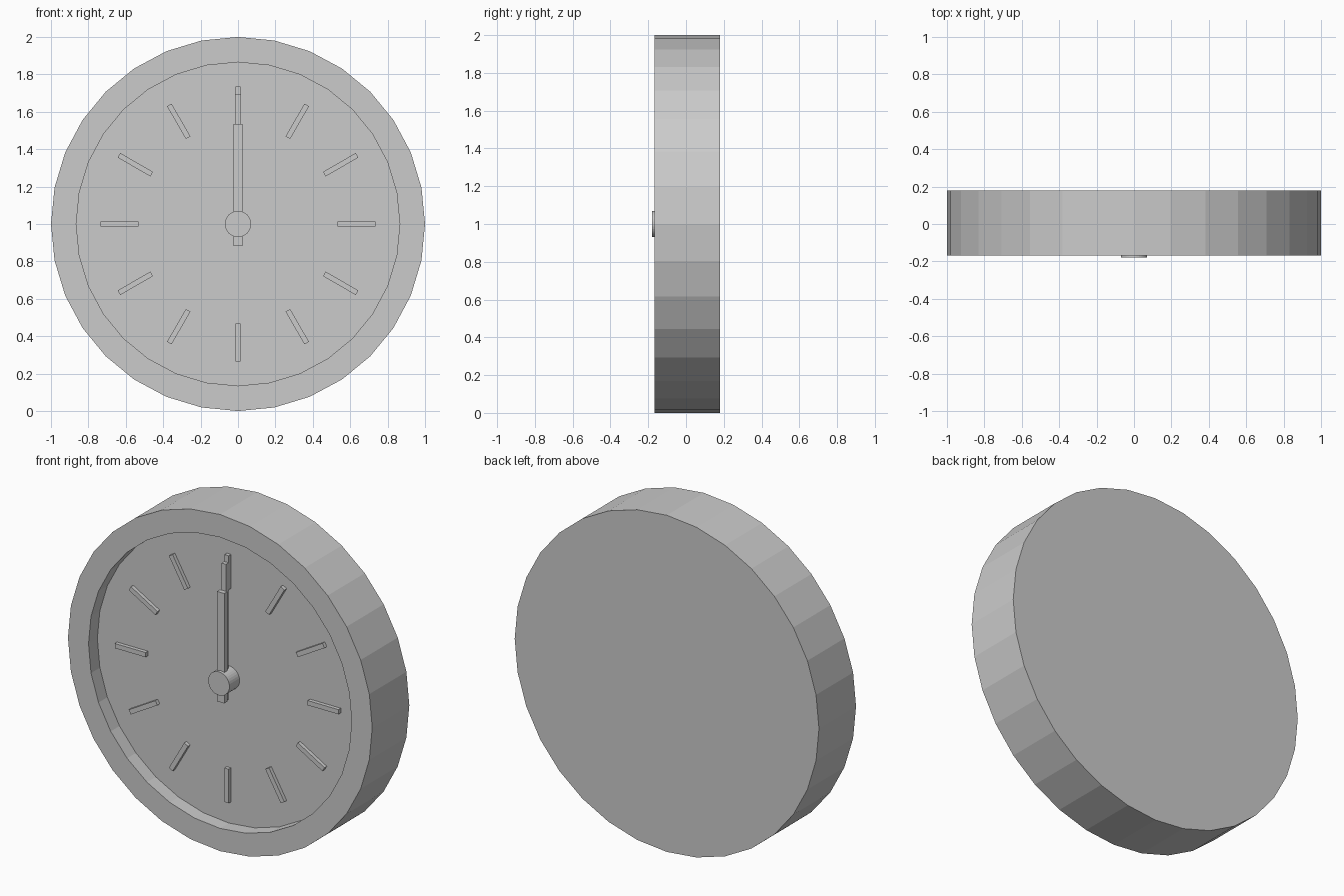
import bpy, bmesh, math
from mathutils import Matrix

if "Cube" in bpy.data.objects:
    bpy.data.objects.remove(bpy.data.objects["Cube"])

SIDES = 32
FLOOR = -0.085   # y of the dial
CENTRE = 1.0     # z of the clock centre


def finish(bm, name):
    bmesh.ops.recalc_face_normals(bm, faces=bm.faces)
    mesh = bpy.data.meshes.new(name)
    bm.to_mesh(mesh)
    bm.free()
    obj = bpy.data.objects.new(name, mesh)
    obj.location.z = CENTRE
    bpy.context.collection.objects.link(obj)
    return obj


def lathe(name, profile):
    """Closed solid of (radius, y) rings turned about the y axis."""
    bm = bmesh.new()
    rings = []
    for r, y in profile:
        rings.append([bm.verts.new((r * math.sin(i * math.tau / SIDES), y,
                                    r * math.cos(i * math.tau / SIDES)))
                      for i in range(SIDES)])
    for a, b in zip(rings, rings[1:]):
        for i in range(SIDES):
            j = (i + 1) % SIDES
            bm.faces.new((a[i], a[j], b[j], b[i]))
    bm.faces.new(rings[0])
    bm.faces.new(rings[-1])
    return finish(bm, name)


def bar(name, width, y0, y1, z0, z1, turn=0.0):
    """Box lying along a radius, turned clockwise on the dial."""
    bm = bmesh.new()
    m = (Matrix.Rotation(turn, 4, 'Y')
         @ Matrix.Translation((0, (y0 + y1) / 2, (z0 + z1) / 2))
         @ Matrix.Diagonal((width, y1 - y0, z1 - z0, 1)))
    bmesh.ops.create_cube(bm, size=1, matrix=m)
    return finish(bm, name)


# Case with rim and recessed dial
lathe("clock_case", [(1.0, 0.18), (1.0, -0.168), (0.865, -0.168), (0.865, FLOOR)])

# Hour marks
for h in range(12):
    bar(f"hour_mark_{h + 1}", 0.028, FLOOR - 0.022, FLOOR + 0.01,
        0.533, 0.735, (h + 1) * math.tau / 12)

# Hands, the short one in front
bar("minute_hand", 0.03, -0.135, -0.11, -0.118, 0.695)
bar("hour_hand", 0.048, -0.163, -0.135, -0.118, 0.535)

# Centre hub
lathe("centre_hub", [(0.07, FLOOR + 0.01), (0.07, -0.18)])
